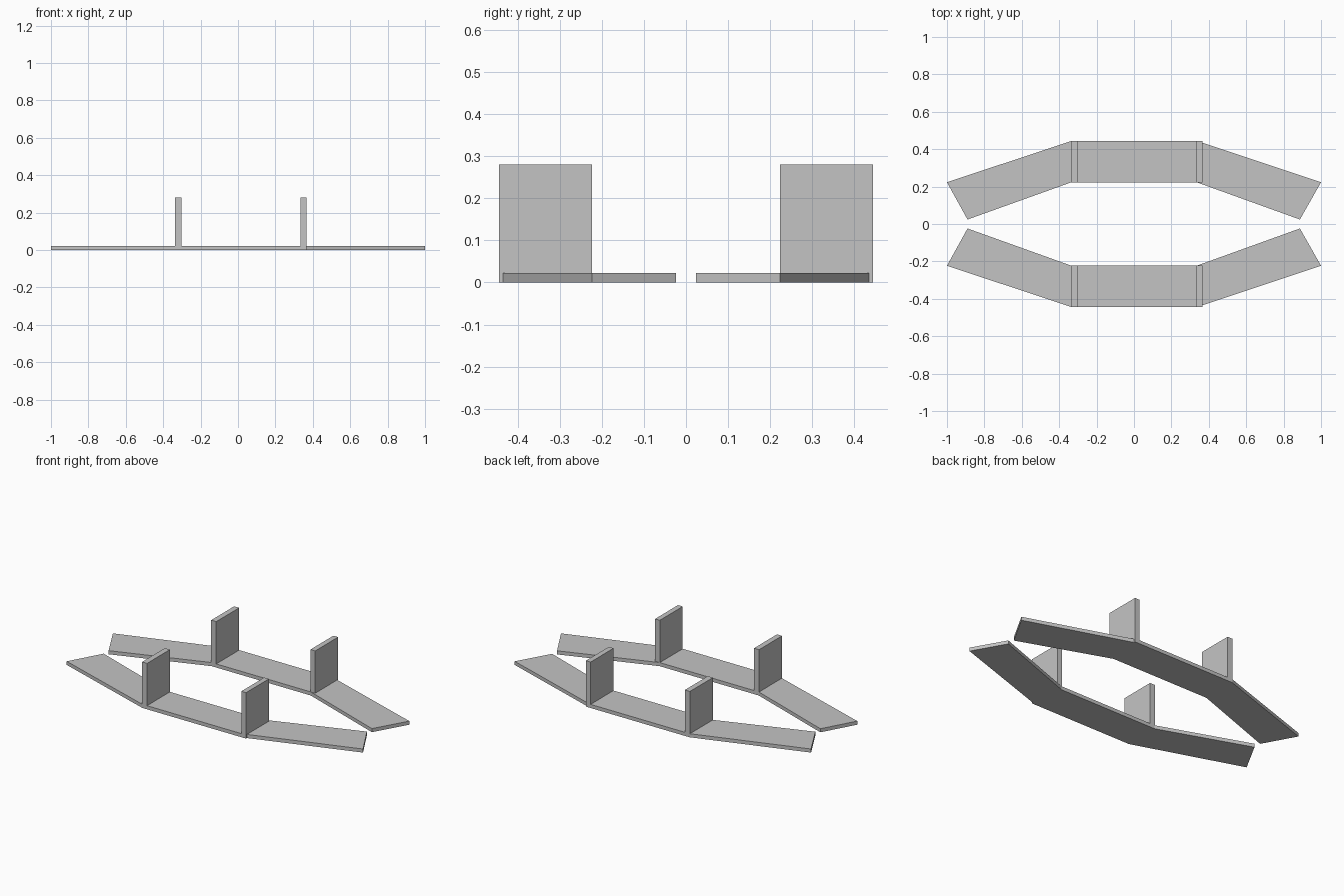
import bpy
import bmesh

old = bpy.data.objects.get("Cube")
if old:
    bpy.data.objects.remove(old, do_unlink=True)

grey = bpy.data.materials.new("plain grey")
grey.use_nodes = True
colour = (0.55, 0.55, 0.55, 1)
grey.diffuse_color = colour
grey.node_tree.nodes["Principled BSDF"].inputs["Base Color"].default_value = colour

THICK = 0.022      # plate thickness
HEIGHT = 0.28      # top of the uprights
INNER, OUTER = 0.223, 0.444


def slab(name, outline, height, side):
    """Extrude a flat outline upward from the ground, mirrored in y by side."""
    bm = bmesh.new()
    face = bm.faces.new([bm.verts.new((x, y * side, 0)) for x, y in outline])
    top = bmesh.ops.extrude_face_region(bm, geom=[face])["geom"]
    bmesh.ops.translate(bm, vec=(0, 0, height),
                        verts=[v for v in top if isinstance(v, bmesh.types.BMVert)])
    bmesh.ops.recalc_face_normals(bm, faces=bm.faces)
    mesh = bpy.data.meshes.new(name)
    bm.to_mesh(mesh)
    bm.free()
    mesh.materials.append(grey)
    obj = bpy.data.objects.new(name, mesh)
    bpy.context.collection.objects.link(obj)


def box_outline(x0, x1):
    return [(x0, INNER), (x1, INNER), (x1, OUTER), (x0, OUTER)]


for label, side in (("front", -1), ("back", 1)):
    # Straight middle plate
    slab(label + "_middle_plate", box_outline(-0.335, 0.335), THICK, side)

    # Angled end plates
    slab(label + "_right_arm",
         [(-0.335, INNER), (-0.335, OUTER), (-1, INNER), (-0.89, 0.024)], THICK, side)
    slab(label + "_left_arm",
         [(0.335, INNER), (0.365, 0.435), (1, INNER), (0.887, 0.024)], THICK, side)

    # Upright dividers at the two bends
    slab(label + "_right_upright", box_outline(-0.337, -0.303), HEIGHT, side)
    slab(label + "_left_upright", box_outline(0.333, 0.365), HEIGHT, side)
